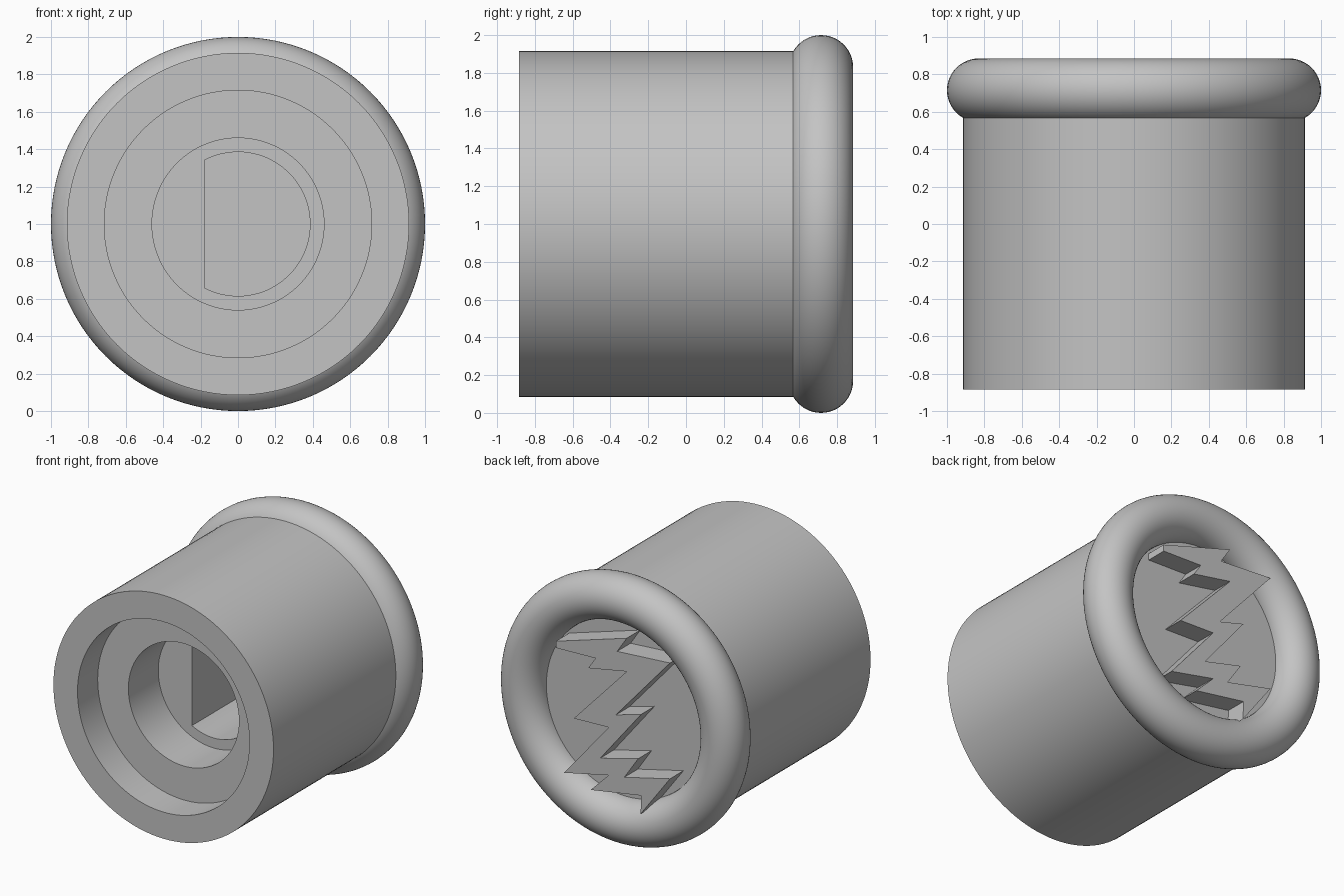
import bpy, bmesh, math
from mathutils import Matrix

if "Cube" in bpy.data.objects:
    bpy.data.objects.remove(bpy.data.objects["Cube"])

grey = bpy.data.materials.new("plain grey")
grey.use_nodes = True
colour = (0.55, 0.55, 0.55, 1)
grey.diffuse_color = colour
grey.node_tree.nodes["Principled BSDF"].inputs["Base Color"].default_value = colour


def finish(name, bm):
    """Turn a bmesh into an object centred on the axis at z = 1."""
    bmesh.ops.remove_doubles(bm, verts=bm.verts, dist=1e-5)
    bmesh.ops.recalc_face_normals(bm, faces=bm.faces)
    bmesh.ops.translate(bm, verts=bm.verts, vec=(0, 0, 1))
    mesh = bpy.data.meshes.new(name)
    bm.to_mesh(mesh)
    bm.free()
    mesh.materials.append(grey)
    obj = bpy.data.objects.new(name, mesh)
    bpy.context.collection.objects.link(obj)
    return obj


def activate(obj):
    bpy.ops.object.select_all(action='DESELECT')
    obj.select_set(True)
    bpy.context.view_layer.objects.active = obj


def smooth(obj):
    activate(obj)
    bpy.ops.object.shade_smooth_by_angle(angle=math.radians(30))


def lathe(name, profile, closed=False, steps=128):
    """Spin (radius, y) points around the y axis."""
    bm = bmesh.new()
    verts = [bm.verts.new((r, y, 0)) for r, y in profile]
    pairs = list(zip(verts, verts[1:]))
    if closed:
        pairs.append((verts[-1], verts[0]))
    edges = [bm.edges.new(p) for p in pairs]
    bmesh.ops.spin(bm, geom=verts + edges, cent=(0, 0, 0), axis=(0, 1, 0),
                   angle=math.tau, steps=steps)
    return finish(name, bm)


def prism(name, outline, y0, y1):
    """Extrude an (x, z) outline along y."""
    bm = bmesh.new()
    face = bm.faces.new([bm.verts.new((x, y0, z)) for x, z in outline])
    out = bmesh.ops.extrude_face_region(bm, geom=[face])
    moved = [v for v in out["geom"] if isinstance(v, bmesh.types.BMVert)]
    bmesh.ops.translate(bm, verts=moved, vec=(0, y1 - y0, 0))
    return finish(name, bm)


# Cylinder body with a stepped socket in the front
body = lathe("knob_body", [
    (0, -0.29), (0.46, -0.29), (0.46, -0.645), (0.715, -0.645),
    (0.715, -0.885), (0.915, -0.885), (0.915, 0.715), (0, 0.715)])

# D-shaped shaft hole
radius, flat = 0.385, -0.18
reach = math.acos(flat / radius)
arc = [reach * (i / 32 - 1) for i in range(65)]
cutter = prism("shaft_hole_cutter",
               [(radius * math.cos(a), radius * math.sin(a)) for a in arc],
               -0.4, 0.5)
cutter.hide_render = True
cut = body.modifiers.new("shaft hole", 'BOOLEAN')
cut.operation = 'DIFFERENCE'
cut.solver = 'EXACT'
cut.object = cutter
activate(body)
bpy.ops.object.modifier_apply(modifier=cut.name)
bpy.data.objects.remove(cutter)
smooth(body)

# Rounded rim around the back
tube, centre = 0.17, 0.715
ring = [math.tau * i / 48 for i in range(48)]
rim = lathe("rounded_rim",
            [(1 - tube + tube * math.cos(a), centre + tube * math.sin(a)) for a in ring],
            closed=True)
smooth(rim)

# Raised zigzag emblem on the back disc
left_side = [(0.47, 0.44), (0.47, 0.39), (0.14, 0.40), (0.20, 0.31), (-0.12, 0.37),
             (0.32, -0.10), (0.03, -0.09), (0.40, -0.53), (0.03, -0.45),
             (0.18, -0.60), (-0.24, -0.53)]
right_side = [(-0.235, -0.67), (-0.48, -0.34), (-0.10, -0.43), (-0.215, -0.26),
              (0.10, -0.34), (-0.24, 0.08), (-0.03, 0.02), (-0.48, 0.53),
              (-0.04, 0.50), (-0.12, 0.62)]
prism("zigzag_emblem", left_side + right_side, 0.70, 0.875)
